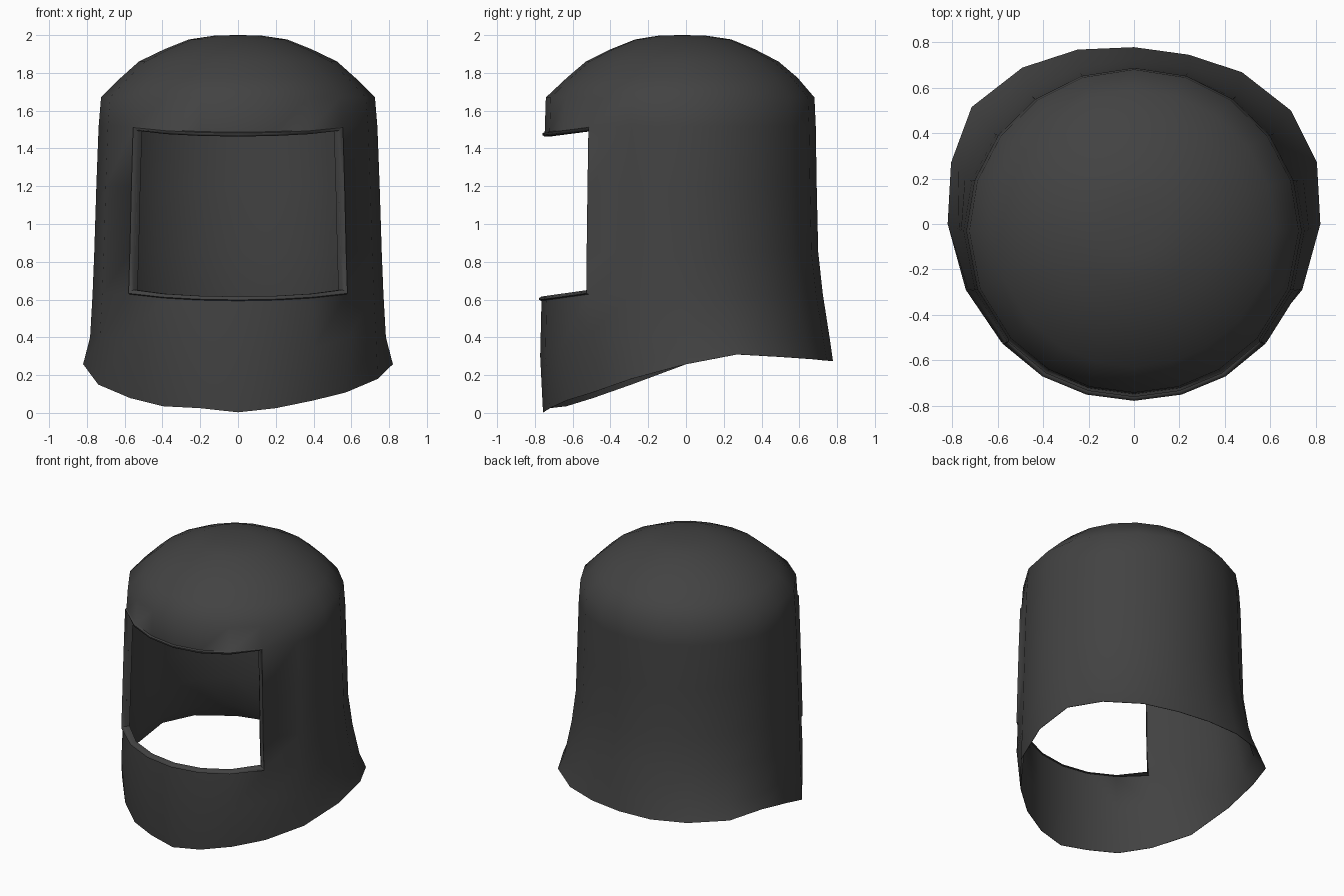
import bpy, bmesh, math
from mathutils import Vector

if "Cube" in bpy.data.objects:
    bpy.data.objects.remove(bpy.data.objects["Cube"])

# half-turn of column angles, 0 = front, 180 = back, mirrored to a full ring
half = [0, 15.5, 31, 48.3, 69, 90, 108, 126, 144, 162, 180]
N = 20
# hem outline (x, y, z) for the same columns
hem = [(0, -.757, .003), (.2, -.722, .025), (.395, -.635, .05), (.57, -.495, .093), (.74, -.29, .165),
       (.82, 0, .258), (.805, .27, .31), (.69, .5, .297), (.475, .668, .285), (.24, .745, .277), (0, .778, .275)]
# wall and dome rings: z, half width, front y, back y, sag of the front centre, share of hem flare
rings = [(.40, .783, -.772, .742, .10, .5), (.628, .77, -.765, .715, .035, .15), (.85, .761, -.762, .70, .035, 0),
         (1.2, .75, -.755, .692, .03, 0), (1.516, .738, -.748, .687, .03, 0), (1.67, .725, -.742, .68, 0, 0),
         (1.775, .62, -.63, .59, 0, 0), (1.86, .525, -.53, .49, 0, 0), (1.925, .39, -.40, .365, 0, 0),
         (1.977, .26, -.27, .24, 0, 0), (1.998, .12, -.14, .10, 0, 0)]

bm = bmesh.new()
rows = [[]]


def column(i):
    """index in the half table and side sign"""
    return (i, 1) if i <= 10 else (N - i, -1)


def hem_point(k, s):
    """hem corner; the left side flares and droops a little more"""
    x, y, z = hem[k]
    if s < 0 and 7 <= k <= 9:
        x, y = x * 1.035, y * 1.03
    if 2 <= k <= 4:
        z += s * .015
    return Vector((x * s, y, z))


for i in range(N):
    rows[0].append(bm.verts.new(hem_point(*column(i))))
for z, rx, yf, yb, sag, flare in rings:
    row = []
    for i in range(N):
        k, s = column(i)
        a = math.radians(half[k])
        drop = sag * max(0, (math.cos(a) - .665) / .335)
        p = Vector((s * rx * math.sin(a), (yf + yb) / 2 - (yb - yf) / 2 * math.cos(a), z - drop))
        if k > 5:
            h = hem_point(k, s)
            p.x += (h.x - p.x) * flare
            p.y += (h.y - p.y) * flare
        row.append(bm.verts.new(p))
    rows.append(row)

# skin, leaving the face opening free (three columns each side of the front)
for j in range(len(rows) - 1):
    for i in range(N):
        n = (i + 1) % N
        if 2 <= j <= 4 and (i < 3 or i >= N - 3):
            continue
        bm.faces.new((rows[j][i], rows[j][n], rows[j + 1][n], rows[j + 1][i]))
top = bm.verts.new((0, -.02, 2))
for i in range(N):
    bm.faces.new((rows[-1][i], rows[-1][(i + 1) % N], top))

# raised lip round the opening: out, across, then back into the helmet
hem_set = set(rows[0])
edges = [e for e in bm.edges if e.is_boundary and e.verts[0] not in hem_set]
bmesh.ops.delete(bm, geom=[v for v in bm.verts if not v.link_faces], context='VERTS')
lip_start = len(bm.verts)
for out, across in ((.013, .005), (0, .01), (-.013, .008), (-.028, 0)):
    ext = bmesh.ops.extrude_edge_only(bm, edges=edges)["geom"]
    for v in [g for g in ext if isinstance(g, bmesh.types.BMVert)]:
        r = Vector((v.co.x, v.co.y, 0)).normalized()
        v.co += r * out
        if abs(v.co.x) > .45:
            v.co.x -= math.copysign(across, v.co.x)
        if v.co.z > 1.4:
            v.co.z -= across
        elif v.co.z < .7:
            v.co.z += across
    edges = [g for g in ext if isinstance(g, bmesh.types.BMEdge)]
bmesh.ops.recalc_face_normals(bm, faces=bm.faces[:])

mesh = bpy.data.meshes.new("helmet_shell")
bm.to_mesh(mesh)
bm.free()
shell = bpy.data.objects.new("helmet_shell", mesh)
bpy.context.collection.objects.link(shell)

# dark grey finish
mat = bpy.data.materials.new("dark grey")
mat.diffuse_color = (.055, .055, .055, 1)
mat.use_nodes = True
mat.node_tree.nodes["Principled BSDF"].inputs["Base Color"].default_value = mat.diffuse_color
mesh.materials.append(mat)

# wall thickness, thinning to the hem and the lip
group = shell.vertex_groups.new(name="thickness")
group.add(list(range(N, lip_start)), 1, 'REPLACE')
group.add(list(range(N)) + list(range(lip_start, len(mesh.vertices))), .1, 'REPLACE')
wall = shell.modifiers.new("wall", 'SOLIDIFY')
wall.thickness = .026
wall.offset = -1
wall.vertex_group = "thickness"
bpy.context.view_layer.objects.active = shell
shell.select_set(True)
bpy.ops.object.modifier_apply(modifier="wall")
bpy.ops.object.shade_smooth_by_angle(angle=math.radians(65))
